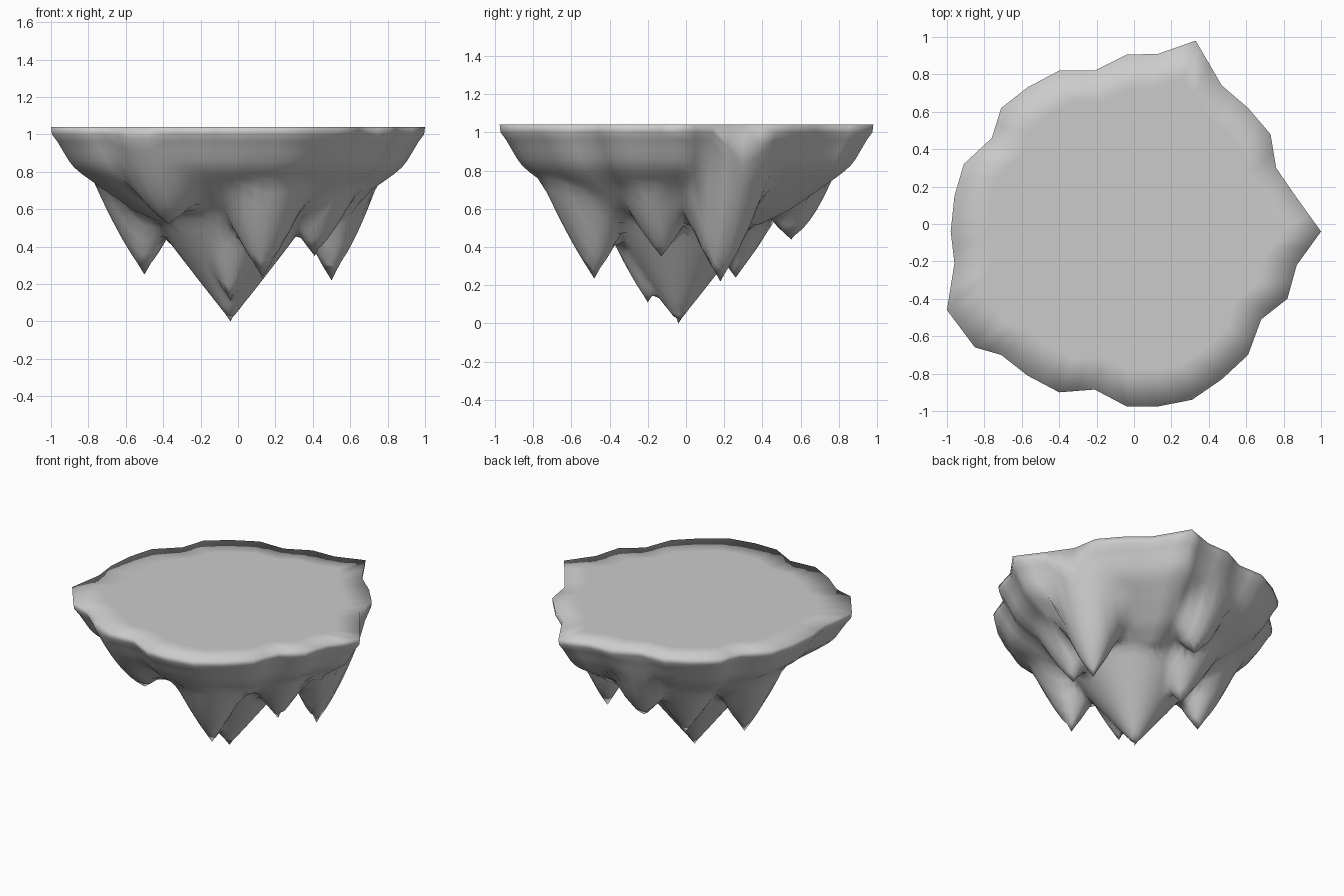
import bpy, bmesh, math
from mathutils import Vector

if "Cube" in bpy.data.objects:
    bpy.data.objects.remove(bpy.data.objects["Cube"])

# Rim outline of the plateau, seen from above
RIM = [(1.0, -.04), (.87, .14), (.76, .3), (.73, .48), (.61, .62), (.47, .74), (.33, .98),
       (.13, .91), (-.04, .905), (-.21, .82), (-.4, .82), (-.57, .73), (-.71, .62),
       (-.76, .46), (-.91, .32), (-.96, .15), (-.98, -.04), (-.96, -.21), (-1.0, -.46),
       (-.85, -.66), (-.71, -.7), (-.57, -.81), (-.4, -.9), (-.21, -.885), (-.04, -.975),
       (.13, -.975), (.31, -.94), (.47, -.83), (.61, -.7), (.68, -.51), (.82, -.4), (.87, -.22)]
# Hanging rock spikes: tip x, y, z, slope, extra steepness
SPIKES = [(-.04, -.04, .005, 1.25, .1), (-.04, -.2, .11, 1.5, 1.5), (.13, -.48, .235, 1.5, 1.2),
          (.5, .18, .22, 1.5, 2.4), (-.5, .05, .25, 1.4, 1.6), (-.18, .26, .24, 1.3, .8),
          (.41, -.13, .35, 1.2, 1.4), (-.05, .55, .44, .6, 4.0), (-.37, -.53, .52, .6, 2.2)]
# Underside bowl: fraction of rim radius, height
BOWL = [(0, .46), (.4, .52), (.55, .59), (.7, .69), (.8, .76), (.87, .81), (.91, .86),
        (.94, .91), (.97, .96), (1, 1.0)]
TOP = 1.04


def bowl_height(s):
    for (a, za), (b, zb) in zip(BOWL, BOWL[1:]):
        if s <= b:
            return za + (zb - za) * (s - a) / (b - a)
    return BOWL[-1][1]


def underside(x, y, s):
    z = bowl_height(s)
    for tx, ty, tz, slope, steep in SPIKES:
        r = math.hypot(x - tx, y - ty)
        z = min(z, tz + slope * r + steep * r * r)
    return z


# Double the outline points so the spikes resolve well
outline = []
for i, p in enumerate(RIM):
    a, b = Vector(p), Vector(RIM[(i + 1) % len(RIM)])
    outline += [a, (a + b) / 2]

bm = bmesh.new()


def ring(scale, height):
    return [bm.verts.new((p.x * scale, p.y * scale, height(p * scale, scale))) for p in outline]


# Rings from the middle of the plateau, over the rim, to the middle of the underside
flat = lambda p, s: TOP
rings = [ring(s, flat) for s in (.4, .8, 1.0)]
steps = [1.0, .97, .94, .91, .88, .84] + [.8 - .04 * k for k in range(20)]
under = [ring(s * .995, lambda p, q: underside(p.x, p.y, q / .995)) for s in steps]
rings += under
n = len(outline)
for a, b in zip(rings, rings[1:]):
    for i in range(n):
        j = (i + 1) % n
        bm.faces.new((a[i], b[i], b[j], a[j]))

# Close the middle of top and underside
for loop, z in ((rings[0], TOP), (rings[-1], underside(0, 0, 0))):
    c = bm.verts.new((0, 0, z))
    for i in range(n):
        bm.faces.new((c, loop[i], loop[(i + 1) % n]))

# Pull the nearest vertex onto each spike tip for a sharp point
lower = [v for r in under[6:] for v in r]
for tx, ty, tz, _, _ in SPIKES:
    v = min(lower, key=lambda v: (v.co.x - tx) ** 2 + (v.co.y - ty) ** 2)
    v.co = (tx, ty, tz)
min(lower, key=lambda v: v.co.z).co.z = 0

bmesh.ops.recalc_face_normals(bm, faces=bm.faces)
mesh = bpy.data.meshes.new("floating_rock_island")
bm.to_mesh(mesh)
bm.free()
island = bpy.data.objects.new("floating_rock_island", mesh)
bpy.context.collection.objects.link(island)
for poly in mesh.polygons:
    poly.use_smooth = True
